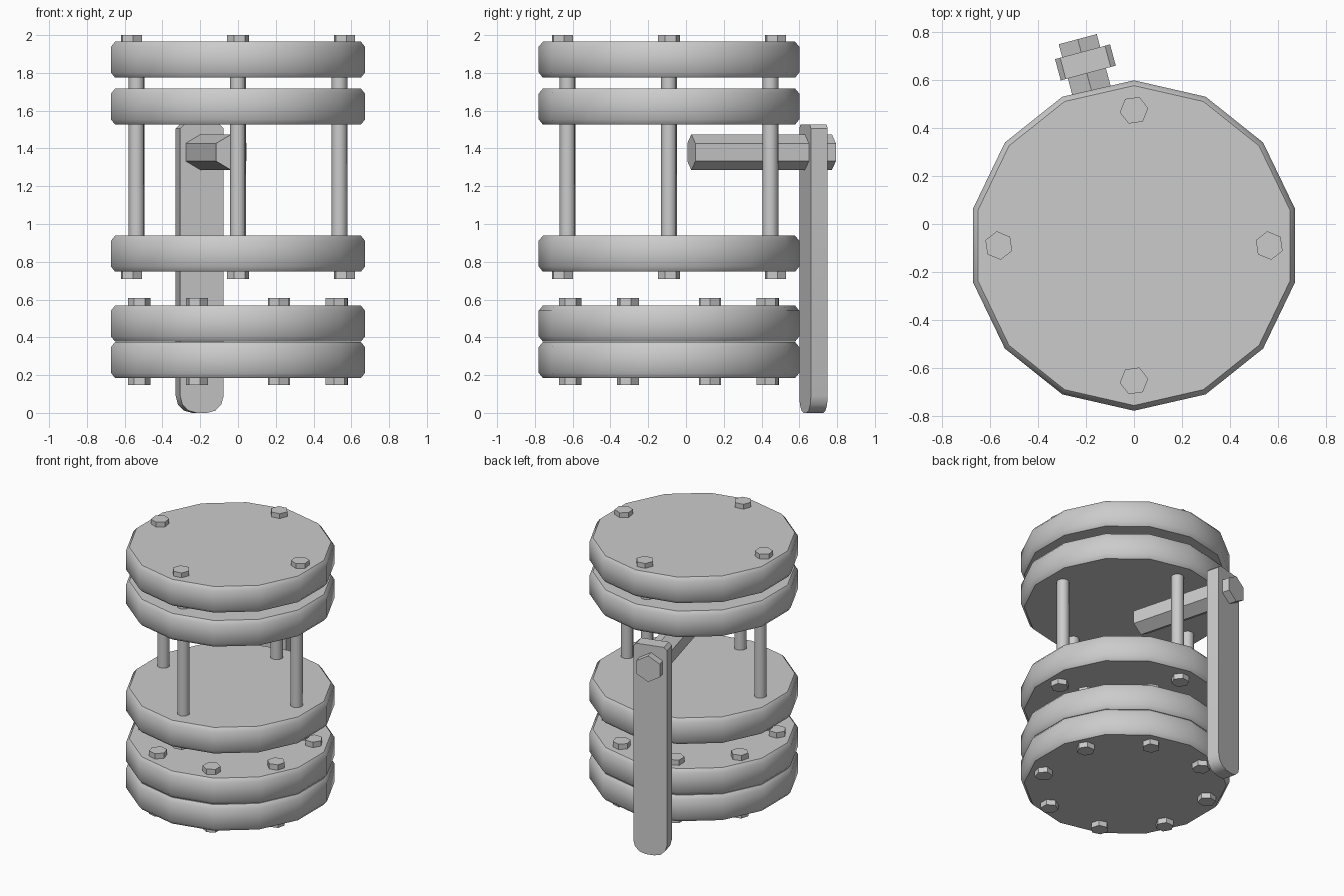
import bpy, bmesh, math
from mathutils import Matrix, Vector

old = bpy.data.objects.get("Cube")
if old:
    bpy.data.objects.remove(old)

grey = bpy.data.materials.new("plain_grey")
grey.use_nodes = True
colour = (0.6, 0.6, 0.6, 1)
grey.diffuse_color = colour
grey.node_tree.nodes["Principled BSDF"].inputs["Base Color"].default_value = colour

AXIS_Y = -0.09      # y of the drum's axis
SWING = math.radians(15)


def finish(name, bm, matrix, smooth=None):
    bmesh.ops.recalc_face_normals(bm, faces=bm.faces)
    mesh = bpy.data.meshes.new(name)
    bm.to_mesh(mesh)
    bm.free()
    mesh.materials.append(grey)
    ob = bpy.data.objects.new(name, mesh)
    ob.matrix_world = matrix
    bpy.context.collection.objects.link(ob)
    if smooth:
        bpy.ops.object.select_all(action='DESELECT')
        ob.select_set(True)
        bpy.context.view_layer.objects.active = ob
        bpy.ops.object.shade_smooth_by_angle(angle=math.radians(smooth))
    return ob


def turned(name, profile, sides, matrix, start=0, smooth=None):
    """Stack of polygon rings (radius, z) with closed ends."""
    bm = bmesh.new()
    rings = []
    for r, z in profile:
        angles = [start + math.tau * i / sides for i in range(sides)]
        rings.append([bm.verts.new((r * math.cos(a), r * math.sin(a), z)) for a in angles])
    for low, high in zip(rings, rings[1:]):
        for i in range(sides):
            j = (i + 1) % sides
            bm.faces.new((low[i], low[j], high[j], high[i]))
    bm.faces.new(rings[0][::-1])
    bm.faces.new(rings[-1])
    return finish(name, bm, matrix, smooth)


def around(radius, angle, z):
    return Matrix.Translation((radius * math.cos(angle), AXIS_Y + radius * math.sin(angle), z))


def bolt_ring(name, count, offset, z, height):
    for i in range(count):
        a = offset + math.tau * i / count
        turned(f"{name}_{i + 1}", [(0.06, 0), (0.06, height)], 6,
               around(0.565, a, z), a + math.radians(98))


# Chamfered plates
plates = {"base_plate": 0.185, "base_cover": 0.378, "middle_plate": 0.748,
          "upper_plate": 1.527, "top_plate": 1.775}
R, H = 0.69, 0.19
for name, z in plates.items():
    turned(name, [(R - 0.022, 0), (R, 0.027), (R, H - 0.027), (R - 0.022, H)], 14,
           Matrix.Translation((0, AXIS_Y, z)), math.pi / 2, 44)

# Tie rods
for i in range(4):
    a = math.tau * i / 4
    turned(f"tie_rod_{i + 1}", [(0.043, 0), (0.043, 0.95)], 8,
           around(0.537, a, 0.88), a + 0.2, 50)

# Bolt heads
bolt_ring("top_bolt", 4, 0, 1.94, 0.06)
bolt_ring("middle_bolt", 4, 0, 0.71, 0.06)
bolt_ring("cover_bolt", 8, math.pi / 8, 0.55, 0.057)
bolt_ring("base_bolt", 8, math.pi / 8, 0.147, 0.06)

# Hexagonal crank shaft pointing inward
inward = Vector((math.sin(SWING), -math.cos(SWING), 0))
across = Vector((math.cos(SWING), math.sin(SWING), 0))
shaft = Matrix((across, (0, 0, 1), -inward)).transposed().to_4x4()
shaft.translation = (-0.235, 0.772, 1.38)
turned("crank_shaft", [(0.095, -0.77), (0.095, 0)], 6, shaft, math.pi / 6)

# Crank arm: outline with a round foot and clipped top corners
half, radius, top, clip = 0.119, 0.09, 1.527, 0.022
right = [(half - radius + radius * math.sin(t), radius - radius * math.cos(t))
         for t in (math.radians(d) for d in (0, 30, 60, 90))]
right += [(half, top - clip), (half - clip, top)]
outline = right + [(-x, z) for x, z in reversed(right)]
bm = bmesh.new()
face = bm.faces.new([bm.verts.new((x, z, -0.046)) for x, z in outline])
new = bmesh.ops.extrude_face_region(bm, geom=[face])["geom"]
bmesh.ops.translate(bm, vec=(0, 0, 0.092), verts=[v for v in new if isinstance(v, bmesh.types.BMVert)])
arm = shaft.copy()
arm.translation = (-0.203, 0.675, 0)
finish("crank_arm", bm, arm, 35)
